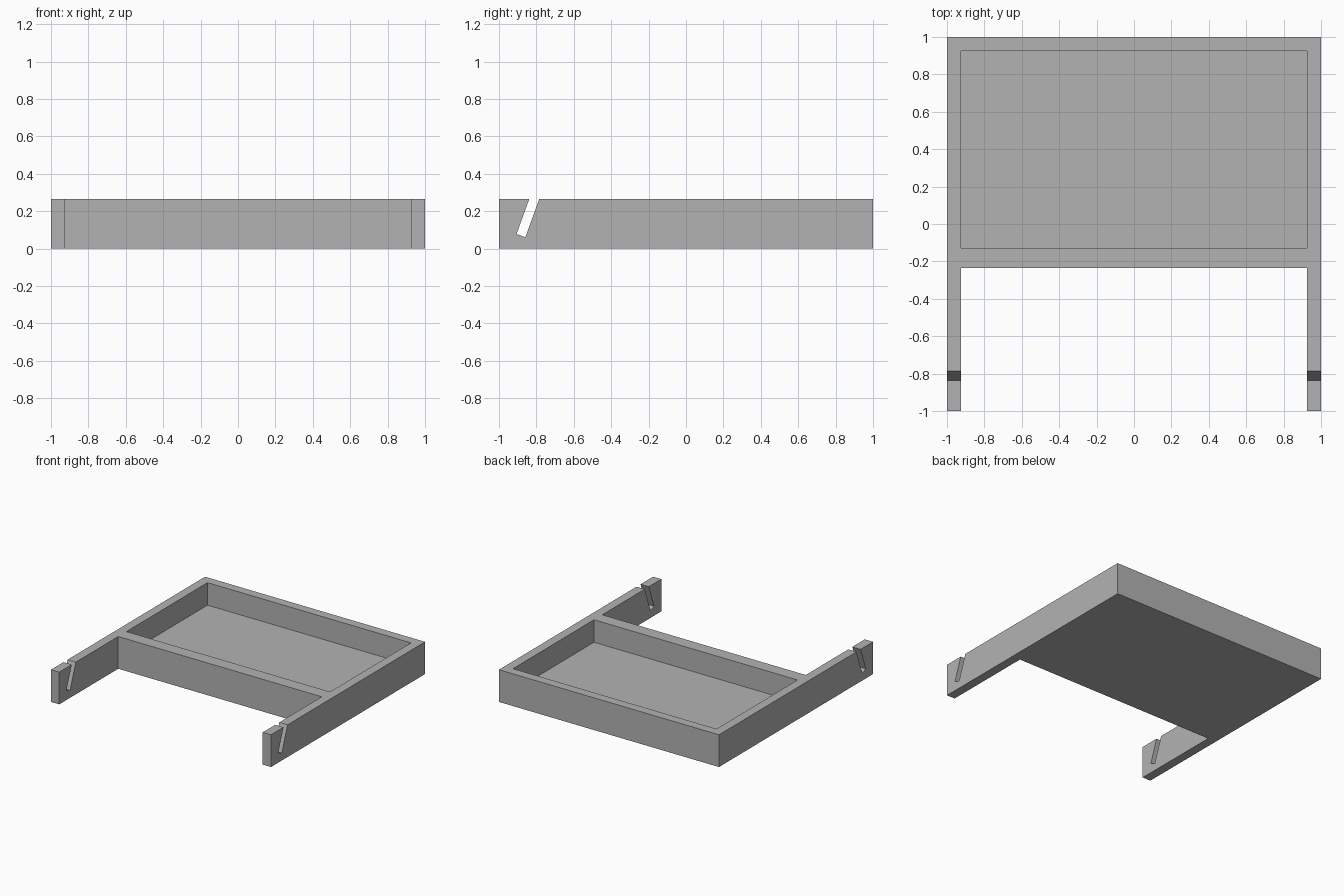
import bpy
import bmesh
from mathutils import Vector

HEIGHT = 0.265
INNER = 0.925     # inside face of the side rails
FLOOR = 0.08      # thickness of the tray floor

cube = bpy.data.objects.get("Cube")
if cube:
    bpy.data.objects.remove(cube, do_unlink=True)


def prism(name, profile, x0, x1):
    """Extrude a (y, z) side profile along x."""
    bm = bmesh.new()
    face = bm.faces.new([bm.verts.new((x0, y, z)) for y, z in profile])
    ext = bmesh.ops.extrude_face_region(bm, geom=[face])
    moved = [g for g in ext["geom"] if isinstance(g, bmesh.types.BMVert)]
    bmesh.ops.translate(bm, verts=moved, vec=Vector((x1 - x0, 0, 0)))
    bmesh.ops.recalc_face_normals(bm, faces=bm.faces)
    mesh = bpy.data.meshes.new(name)
    bm.to_mesh(mesh)
    bm.free()
    obj = bpy.data.objects.new(name, mesh)
    bpy.context.collection.objects.link(obj)
    return obj


def block(y0, y1, z0, z1):
    return [(y0, z0), (y1, z0), (y1, z1), (y0, z1)]


# Solid body of the tray with its two arms
tray = prism("tray_with_arms", block(-1, 1, 0, HEIGHT), -1, 1)

# Recess, gap between the arms, and the slanted slots through both arms
slope = Vector((0.364, 1)) * 0.3
low_back, low_front = Vector((-0.859, 0.061)), Vector((-0.906, 0.078))
slot = [low_back, low_back + slope, low_front + slope, low_front]
cutters = [
    prism("recess_cutter", block(-0.127, INNER, FLOOR, 0.5), -INNER, INNER),
    prism("gap_cutter", block(-1.5, -0.234, -0.5, 0.5), -INNER, INNER),
    prism("slot_cutter", slot, -1.5, 1.5),
]
bpy.context.view_layer.objects.active = tray
for cutter in cutters:
    cutter.hide_render = True
    mod = tray.modifiers.new(cutter.name, "BOOLEAN")
    mod.operation = "DIFFERENCE"
    mod.solver = "EXACT"
    mod.object = cutter
    bpy.ops.object.modifier_apply(modifier=mod.name)
    bpy.data.objects.remove(cutter, do_unlink=True)

# Plain grey finish
grey = bpy.data.materials.new("plain grey")
grey.use_nodes = True
colour = (0.45, 0.45, 0.45, 1)
grey.diffuse_color = colour
grey.node_tree.nodes["Principled BSDF"].inputs["Base Color"].default_value = colour
tray.data.materials.clear()
tray.data.materials.append(grey)
